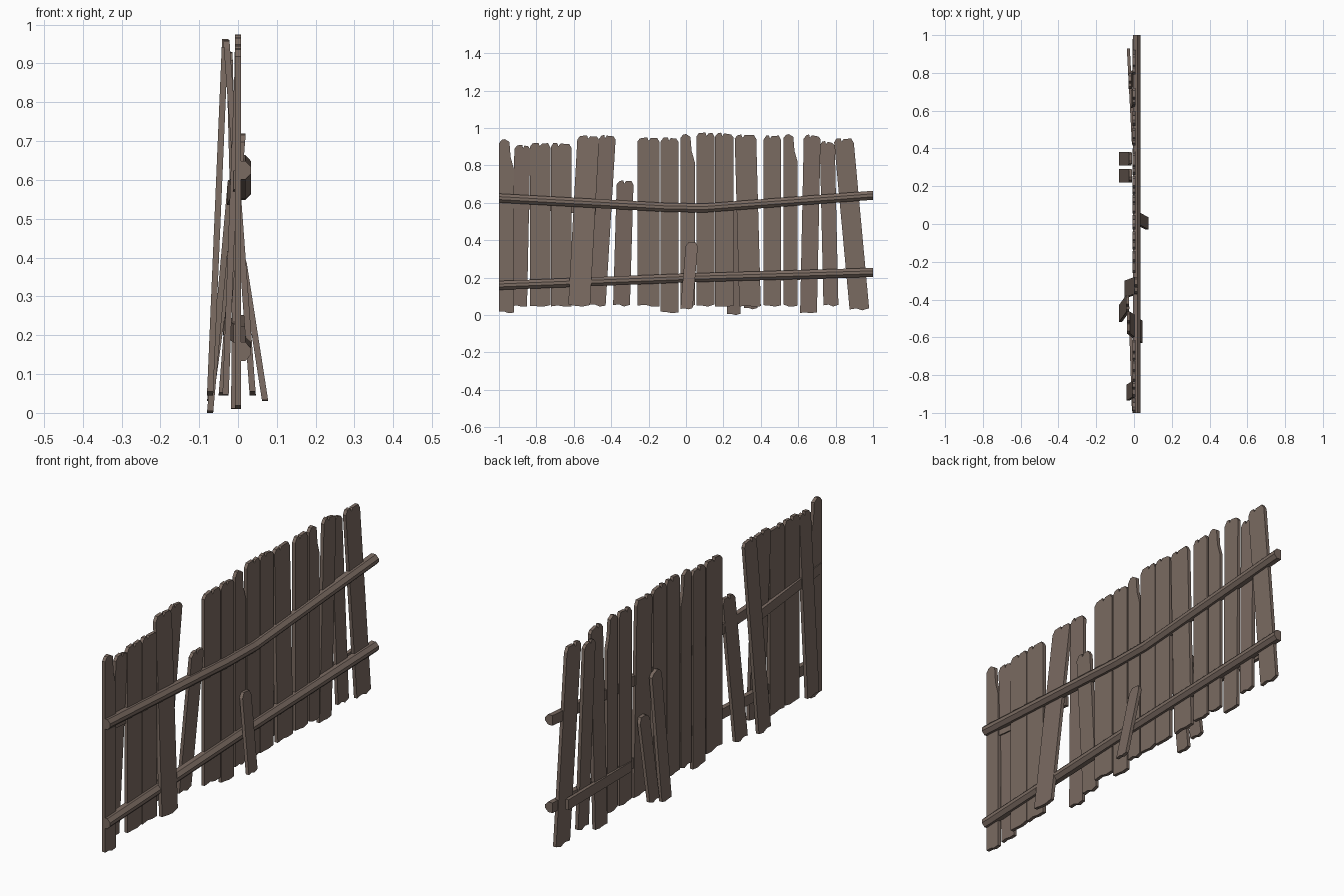
import bpy, bmesh, random
from mathutils import Vector

if "Cube" in bpy.data.objects:
    bpy.data.objects.remove(bpy.data.objects["Cube"])

random.seed(7)
wood = bpy.data.materials.new("weathered_wood")
wood.diffuse_color = (0.195, 0.145, 0.12, 1)
wood.use_nodes = True
wood.node_tree.nodes["Principled BSDF"].inputs["Base Color"].default_value = wood.diffuse_color


def loft(name, rings):
    """Solid skinned through matching rings of points."""
    bm = bmesh.new()
    loops = [[bm.verts.new(p) for p in r] for r in rings]
    n = len(loops[0])
    for a, b in zip(loops, loops[1:]):
        for i in range(n):
            j = (i + 1) % n
            bm.faces.new((a[i], a[j], b[j], b[i]))
    bm.faces.new(loops[0])
    bm.faces.new(loops[-1][::-1])
    bmesh.ops.recalc_face_normals(bm, faces=bm.faces)
    me = bpy.data.meshes.new(name)
    bm.to_mesh(me)
    bm.free()
    me.materials.append(wood)
    bpy.context.collection.objects.link(bpy.data.objects.new(name, me))


def plank(y, w, top, foot=0.045, slant=0.0, x_foot=0.0, x_top=0.0, split=0, name="plank"):
    """Worn board from foot to top; slant shifts its head along y."""
    def jag():
        return random.uniform(0, 0.012)
    # outline as (fraction across, z): uneven foot, chipped head
    out = [(0, foot + jag()), (0.35, foot + jag()), (0.65, foot), (1, foot + jag())]
    if split:                                   # broken right corner
        out += [(1, top - split), (0.78, top - split * 0.6), (0.7, top - 0.015)]
    else:
        out += [(1, top - 0.025), (1 - 0.012 / w, top - jag())]
    if w > 0.075 and not split:                 # small chip in the head
        c = random.uniform(0.35, 0.6)
        out += [(c + 0.1, top - 0.004), (c, top - 0.018), (c - 0.06, top)]
    else:
        out.append((0.4, top))
    out += [(0.014 / w, top - jag() / 2), (0, top - 0.022)]

    def face(off):
        pts = []
        for u, z in out:
            f = (z - foot) / (top - foot)
            pts.append(Vector((x_foot + (x_top - x_foot) * f + off, y + u * w + slant * f, z)))
        return pts
    loft(name, [face(0.008), face(-0.008)])


def row(y, count, w, top):
    """Upright planks set edge to edge."""
    for i in range(count):
        plank(y + i * w, w - 0.002, top)


# Upright runs of planks
row(-0.835, 2, 0.112, 0.92)
row(-0.26, 1, 0.12, 0.95)
row(0.055, 2, 0.1, 0.975)
row(0.415, 1, 0.095, 0.96)
plank(-0.135, 0.095, 0.95, foot=0.01)

# Planks with a splintered corner
plank(-1.0, 0.08, 0.94, foot=0.01, split=0.16, name="split_plank")
for y in (-0.03, 0.52):
    plank(y, 0.077, 0.967, split=0.15, name="split_plank")

# Planks knocked out of line
plank(-0.935, 0.085, 0.91, slant=0.018, x_foot=-0.032, name="tilted_plank")
plank(-0.63, 0.117, 0.96, slant=0.05, x_foot=0.038, x_top=-0.03, name="tilted_plank")
plank(-0.52, 0.09, 0.963, slant=0.055, x_foot=-0.072, x_top=-0.033, name="tilted_plank")
plank(-0.39, 0.09, 0.72, slant=0.02, x_foot=-0.042, x_top=0.012, name="short_plank")
plank(0.285, 0.115, 0.965, slant=-0.025, name="tilted_plank")
plank(0.61, 0.09, 0.965, foot=0.01, slant=0.02, x_foot=-0.01, name="tilted_plank")
plank(0.735, 0.08, 0.93, slant=-0.02, x_top=-0.022, name="tilted_plank")
plank(0.875, 0.105, 0.945, foot=0.025, slant=-0.085, name="tilted_plank")

# Loose boards leaning on either side
plank(-0.03, 0.065, 0.39, foot=0.03, slant=0.03, x_foot=0.07, x_top=0.014, name="front_leaning_board")
for y, top, foot in ((0.22, 0.6, 0.0), (0.31, 0.42, 0.03)):
    plank(y, 0.072, top, foot, x_foot=-0.072, x_top=-0.018, name="back_leaning_board")


# Horizontal rails: half of a chamfered section, mirrored in z
def rail(name, path):
    half = [(-0.004, 0.024), (0.019, 0.024), (0.034, 0.008)]
    section = half + [(x, -z) for x, z in reversed(half)]
    loft(name, [[(x, y, z + dz) for x, dz in section] for y, z in path])


rail("upper_rail", [(-1, 0.625), (-0.1, 0.575), (0.1, 0.572), (1, 0.64)])
rail("lower_rail", [(-1, 0.158), (0, 0.198), (1, 0.228)])


# Back battens that sink into the planks
def batten(name, *ends):
    corners = ((-1, -1), (1, -1), (1, 1), (-1, 1))
    loft(name, [[(x + a * 0.008, y, z + b * 0.024) for a, b in corners] for x, y, z in ends])


batten("upper_back_batten", (-0.02, -0.48, 0.56), (-0.003, -0.99, 0.60))
batten("lower_back_batten", (-0.03, 0.93, 0.225), (-0.003, 0.42, 0.205))
